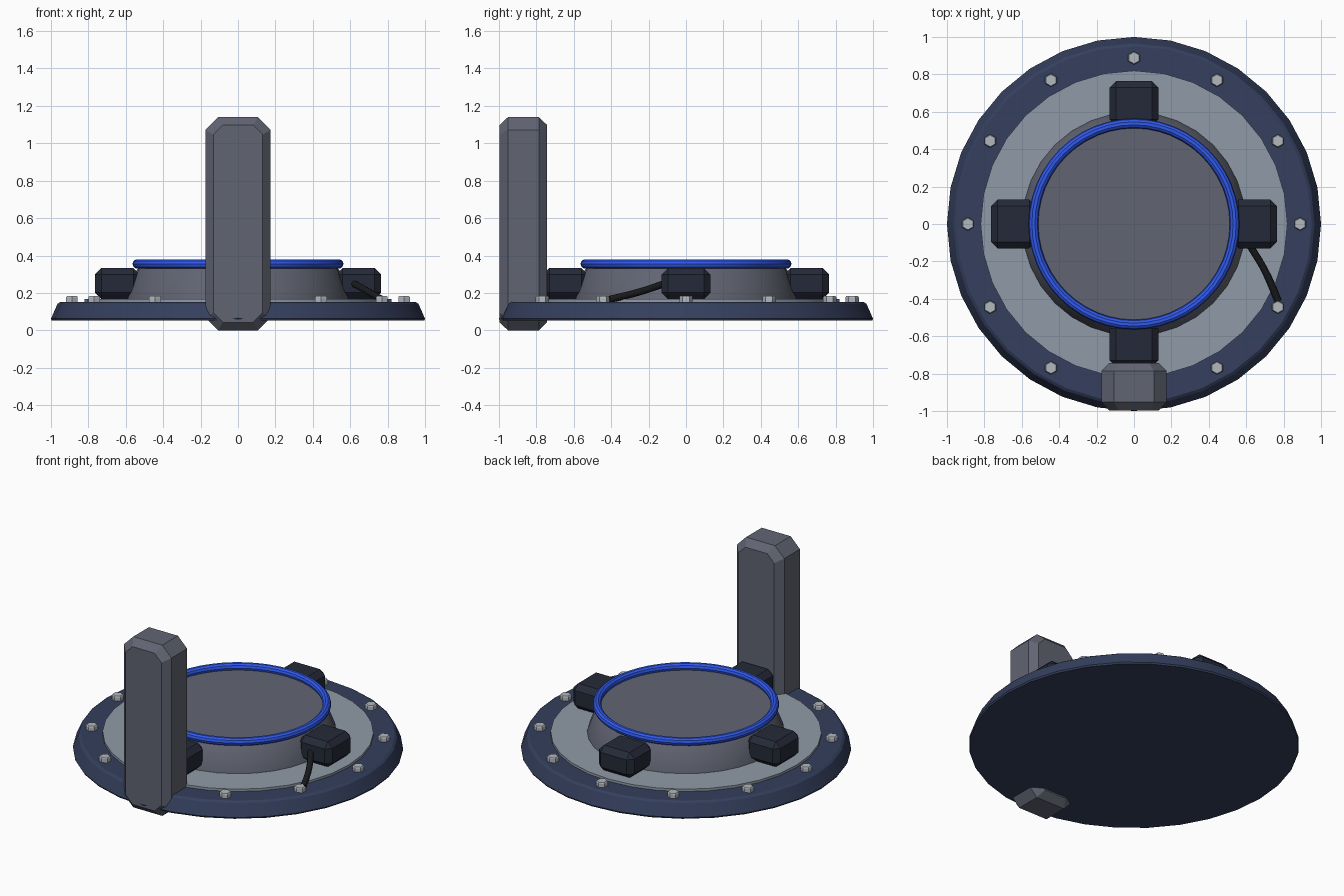
import bpy, math
from mathutils import Vector

if "Cube" in bpy.data.objects:
    bpy.data.objects.remove(bpy.data.objects["Cube"])


def material(name, rgb):
    m = bpy.data.materials.new(name)
    m.diffuse_color = (*rgb, 1)
    m.use_nodes = True
    m.node_tree.nodes["Principled BSDF"].inputs["Base Color"].default_value = m.diffuse_color
    return m


navy = material("navy", (0.035, 0.05, 0.11))
dark = material("dark", (0.018, 0.023, 0.04))
steel = material("steel", (0.12, 0.13, 0.17))
plate_grey = material("plate_grey", (0.28, 0.33, 0.39))
bolt_grey = material("bolt_grey", (0.45, 0.48, 0.52))
blue = material("blue", (0.03, 0.1, 0.85))
black = material("black", (0.01, 0.011, 0.013))


def make_mesh(name, verts, faces, mat):
    me = bpy.data.meshes.new(name)
    me.from_pydata(verts, [], faces)
    ob = bpy.data.objects.new(name, me)
    bpy.context.collection.objects.link(ob)
    me.materials.append(mat)
    return ob


def lathe(name, profile, sides, mat, centre=(0, 0), turn=0.0, smooth=True):
    """Capped revolve of an (r, z) profile listed from bottom to top."""
    verts, faces = [], []
    for r, z in profile:
        for i in range(sides):
            a = turn + math.tau * i / sides
            verts.append((centre[0] + r * math.cos(a), centre[1] + r * math.sin(a), z))
    for k in range(len(profile) - 1):
        for i in range(sides):
            j = (i + 1) % sides
            faces.append((k * sides + i, k * sides + j, (k + 1) * sides + j, (k + 1) * sides + i))
    faces.append(tuple(reversed(range(sides))))
    faces.append(tuple(range((len(profile) - 1) * sides, len(profile) * sides)))
    ob = make_mesh(name, verts, faces, mat)
    if smooth:
        shade(ob)
    return ob


def shade(ob):
    bpy.ops.object.select_all(action='DESELECT')
    ob.select_set(True)
    bpy.context.view_layer.objects.active = ob
    bpy.ops.object.shade_smooth_by_angle(angle=math.radians(25))


# Base disc and inset plate
lathe("base_disc", [(0.995, 0.052), (1.0, 0.062), (0.965, 0.142), (0.95, 0.152)], 32, navy)
lathe("base_plate", [(0.82, 0.14), (0.82, 0.168)], 32, plate_grey)

# Raised central pedestal and its glowing ring
lathe("pedestal", [(0.6, 0.16), (0.595, 0.185), (0.54, 0.325), (0.525, 0.34)], 32, steel)
bpy.ops.mesh.primitive_torus_add(major_radius=0.538, minor_radius=0.026,
                                 major_segments=48, minor_segments=10, location=(0, 0, 0.355))
ring = bpy.context.object
ring.name = "light_ring"
ring.data.materials.append(blue)
shade(ring)

# Hexagonal bolts around the rim
for i in range(12):
    a = math.tau * i / 12
    lathe(f"rim_bolt_{i + 1}", [(0.036, 0.14), (0.036, 0.176), (0.031, 0.183)], 6, bolt_grey,
          (0.888 * math.cos(a), 0.888 * math.sin(a)), math.pi / 6, smooth=False)

# Four chamfered clamp blocks
for i in range(4):
    a = math.tau * i / 4
    bpy.ops.mesh.primitive_cube_add(size=1, location=(0.645 * math.cos(a), 0.645 * math.sin(a), 0.25),
                                    rotation=(0, 0, a))
    block = bpy.context.object
    block.name = f"clamp_block_{i + 1}"
    for v in block.data.vertices:
        v.co = v.co * Vector((0.24, 0.26, 0.168))
    bev = block.modifiers.new("chamfer", 'BEVEL')
    bev.width, bev.segments = 0.035, 1
    block.data.materials.append(dark)

# Control post: octagonal front outline, with chamfered front and back
def outline(hw, z0, z1, c):
    return [(hw, z0 + c), (hw, z1 - c), (hw - c, z1), (c - hw, z1),
            (-hw, z1 - c), (-hw, z0 + c), (c - hw, z0), (hw - c, z0)]


verts = []
for y, d in ((-0.997, 0.043), (-0.952, 0), (-0.787, 0), (-0.742, 0.043)):
    verts += [(x, y, z) for x, z in outline(0.175 - d, d, 1.14 - d, 0.068 - 0.4 * d)]
faces = [tuple(range(8)), tuple(reversed(range(24, 32)))]
for k in range(3):
    for i in range(8):
        j = (i + 1) % 8
        faces.append((k * 8 + i, (k + 1) * 8 + i, (k + 1) * 8 + j, k * 8 + j))
post = make_mesh("control_post", verts, [tuple(reversed(f)) for f in faces], steel)
bpy.context.view_layer.objects.active = post
bpy.ops.object.mode_set(mode='EDIT')
bpy.ops.mesh.select_all(action='SELECT')
bpy.ops.mesh.normals_make_consistent(inside=False)
bpy.ops.object.mode_set(mode='OBJECT')

# Cable from the right clamp block down to a bolt
curve = bpy.data.curves.new("cable", 'CURVE')
curve.dimensions = '3D'
curve.bevel_depth, curve.bevel_resolution = 0.019, 2
curve.use_fill_caps = True
curve.resolution_u = 5
spline = curve.splines.new('BEZIER')
points = [(0.61, -0.1, 0.255), (0.7, -0.25, 0.205), (0.77, -0.41, 0.165)]
spline.bezier_points.add(len(points) - 1)
for bp, p in zip(spline.bezier_points, points):
    bp.co = p
    bp.handle_left_type = bp.handle_right_type = 'AUTO'
curve.materials.append(black)
cable = bpy.data.objects.new("cable", curve)
bpy.context.collection.objects.link(cable)
